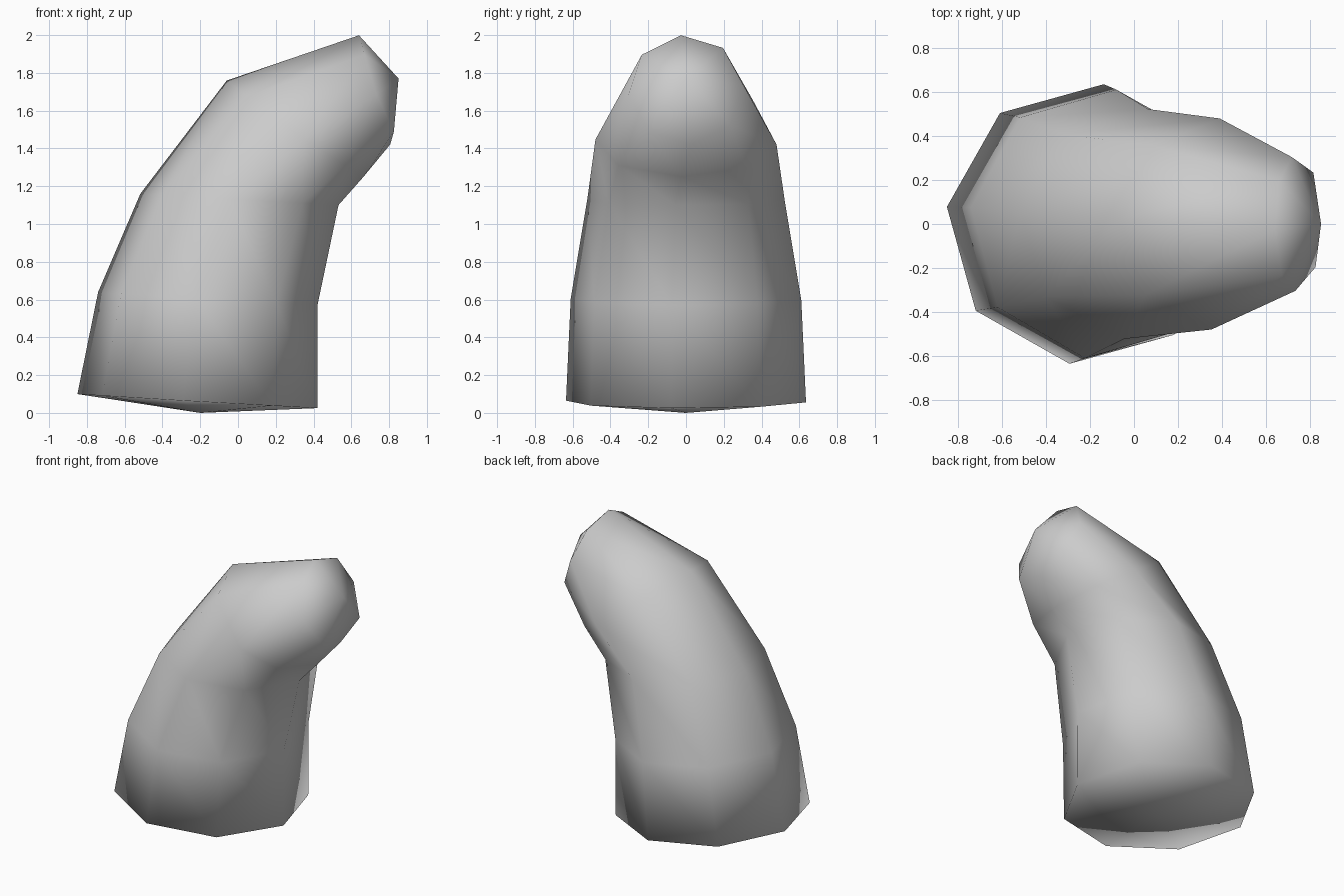
import bpy
import bmesh
from math import sin, cos, radians, tau
from mathutils import Vector

cube = bpy.data.objects.get("Cube")
if cube:
    bpy.data.objects.remove(cube, do_unlink=True)

SIDES = 8

# Single plain grey material
grey = bpy.data.materials.new("plain_grey")
grey.use_nodes = True
colour = (0.6, 0.6, 0.6, 1)
grey.diffuse_color = colour
grey.node_tree.nodes["Principled BSDF"].inputs["Base Color"].default_value = colour


def add_ring(bm, centre, outer, inner, width, twist, bulge=0):
    """Cross-section: outer/inner are (x, z) reaches on the two sides of the bend."""
    ring = []
    for i in range(SIDES):
        t = tau * i / SIDES + radians(twist)
        c = cos(t)
        reach = outer if c > 0 else inner
        x = centre[0] + abs(c) * reach[0]
        z = centre[1] + abs(c) * reach[1]
        if c < 0:
            x += bulge * sin(2 * t) ** 2
        ring.append(bm.verts.new((x, width * sin(t), z)))
    return ring


def cap(bm, ring, point):
    centre = bm.verts.new(Vector(point))
    for a, b in zip(ring, ring[1:] + ring[:1]):
        bm.faces.new((a, b, centre))


# Cross-sections from the base to the bent tip
sections = [
    ((-0.215, 0.06), (-0.64, 0.04), (0.64, -0.035), 0.64, 7),
    ((-0.15, 0.6), (-0.595, 0.04), (0.575, -0.03), 0.615, 7),
    ((0.01, 1.13), (-0.53, 0.03), (0.525, -0.03), 0.525, 6),
    ((0.375, 1.43), (-0.435, 0.33), (0.29, -0.18), 0.48, 3),
    ((0.725, 1.71), (-0.085, 0.29), (0.08, -0.29), 0.305, -5, 0.04),
]

bm = bmesh.new()
rings = [add_ring(bm, *s) for s in sections]
for low, high in zip(rings, rings[1:]):
    for i in range(SIDES):
        j = (i + 1) % SIDES
        bm.faces.new((low[i], low[j], high[j], high[i]))

# Shallow pointed caps on the base and the tip
cap(bm, rings[0], (-0.2, 0, 0))
cap(bm, rings[-1], (0.85, 0, 1.77))
bmesh.ops.recalc_face_normals(bm, faces=bm.faces)
for face in bm.faces:
    face.smooth = True

mesh = bpy.data.meshes.new("bent_body")
bm.to_mesh(mesh)
bm.free()
mesh.materials.append(grey)
body = bpy.data.objects.new("bent_body", mesh)
bpy.context.collection.objects.link(body)
